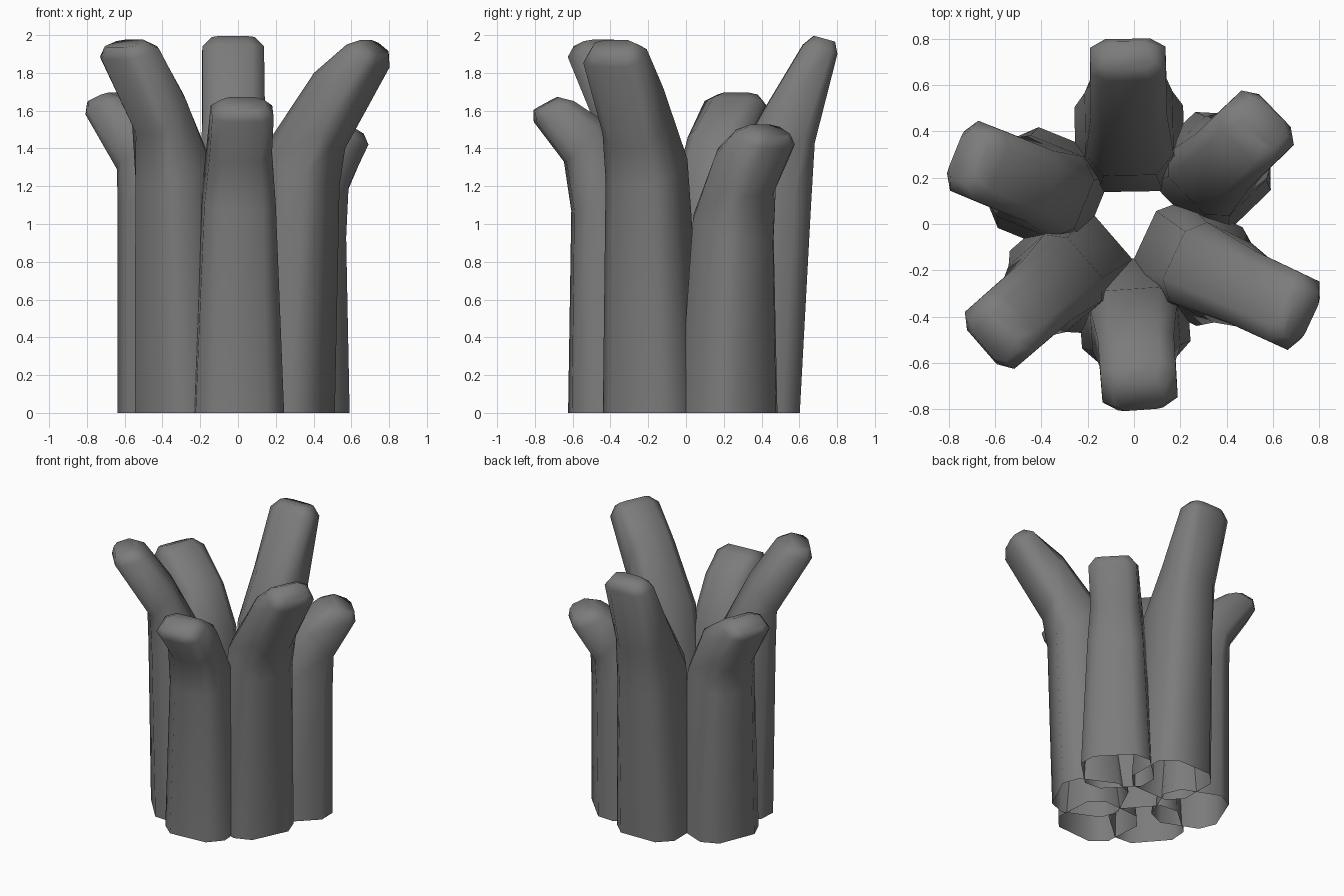
import bpy
import bmesh
from math import radians, cos, sin
from mathutils import Vector

cube = bpy.data.objects.get("Cube")
if cube:
    bpy.data.objects.remove(cube, do_unlink=True)

grey = bpy.data.materials.new("stone_grey")
grey.use_nodes = True
grey.diffuse_color = (0.2, 0.2, 0.2, 1)
grey.node_tree.nodes["Principled BSDF"].inputs["Base Color"].default_value = (0.2, 0.2, 0.2, 1)

# Half width of each ring, from the foot to the tip
HALF_WIDTHS = (0.235, 0.19, 0.165, 0.163)
FLAT = 0.6


def octagon(centre, across, along):
    """Eight points of a bevelled rectangle spanned by two half axes."""
    signs = [(1, FLAT), (FLAT, 1), (-FLAT, 1), (-1, FLAT),
             (-1, -FLAT), (-FLAT, -1), (FLAT, -1), (1, -FLAT)]
    return [centre + along * a + across * b for a, b in signs]


def make_tube(name, foot, heading, rings):
    """Bent open tube; each ring is (outer reach, outer z, inner reach, inner z)."""
    angle = radians(heading)
    out_dir = Vector((cos(angle), sin(angle), 0))
    side_dir = Vector((-sin(angle), cos(angle), 0))
    origin = Vector((foot[0], foot[1], 0))
    up = Vector((0, 0, 1))

    loops, centres = [], []
    for (ro, zo, ri, zi), half in zip(rings, HALF_WIDTHS):
        outer = origin + out_dir * ro + up * zo
        inner = origin + out_dir * ri + up * zi
        centre = (outer + inner) / 2
        along = (outer - inner) / 2
        centres.append(centre)
        loops.append(octagon(centre, side_dir * half, along))

    # Narrower end ring that rounds off the tip
    axis = (centres[-1] - centres[-2]).normalized()
    end = centres[-1] + axis * 0.06
    loops.append(octagon(end, side_dir * half * 0.7, along * 0.62))

    bm = bmesh.new()
    rows = [[bm.verts.new(p) for p in loop] for loop in loops]
    for low, high in zip(rows, rows[1:]):
        for i in range(8):
            j = (i + 1) % 8
            bm.faces.new((low[i], low[j], high[j], high[i]))
    bm.faces.new(rows[-1])
    for face in bm.faces:
        face.smooth = True

    mesh = bpy.data.meshes.new(name)
    bm.to_mesh(mesh)
    bm.free()
    mesh.materials.append(grey)
    obj = bpy.data.objects.new(name, mesh)
    bpy.context.collection.objects.link(obj)


# Ring of six tubes leaning outward
make_tube("back_tube", (-0.02, 0.36), 91, [
    (0.24, 0, -0.22, 0), (0.3, 1.1, -0.15, 1.25),
    (0.32, 1.43, 0.05, 1.6), (0.44, 1.9, 0.26, 1.95)])
make_tube("back_left_tube", (0.35, 0.24), 44, [
    (0.195, 0, -0.24, 0), (0.2, 0.9, -0.17, 1.05),
    (0.21, 1.15, 0, 1.4), (0.36, 1.4, 0.14, 1.5)])
make_tube("front_left_tube", (0.29, -0.19), -25, [
    (0.18, 0, -0.28, 0), (0.22, 1.2, -0.13, 1.38),
    (0.26, 1.4, 0.17, 1.8), (0.52, 1.83, 0.36, 1.95)])
make_tube("front_tube", (0, -0.38), 274, [
    (0.235, 0, -0.23, 0), (0.22, 1.07, -0.1, 1.2),
    (0.26, 1.33, 0.07, 1.55), (0.42, 1.54, 0.22, 1.65)])
make_tube("front_right_tube", (-0.31, -0.23), 221, [
    (0.19, 0, -0.28, 0), (0.21, 1.2, -0.13, 1.32),
    (0.22, 1.48, 0.06, 1.69), (0.46, 1.87, 0.24, 1.94)])
make_tube("back_right_tube", (-0.4, 0.16), 158, [
    (0.2, 0, -0.26, 0), (0.21, 1.1, -0.2, 1.2),
    (0.22, 1.29, -0.05, 1.5), (0.4, 1.58, 0.2, 1.67)])
